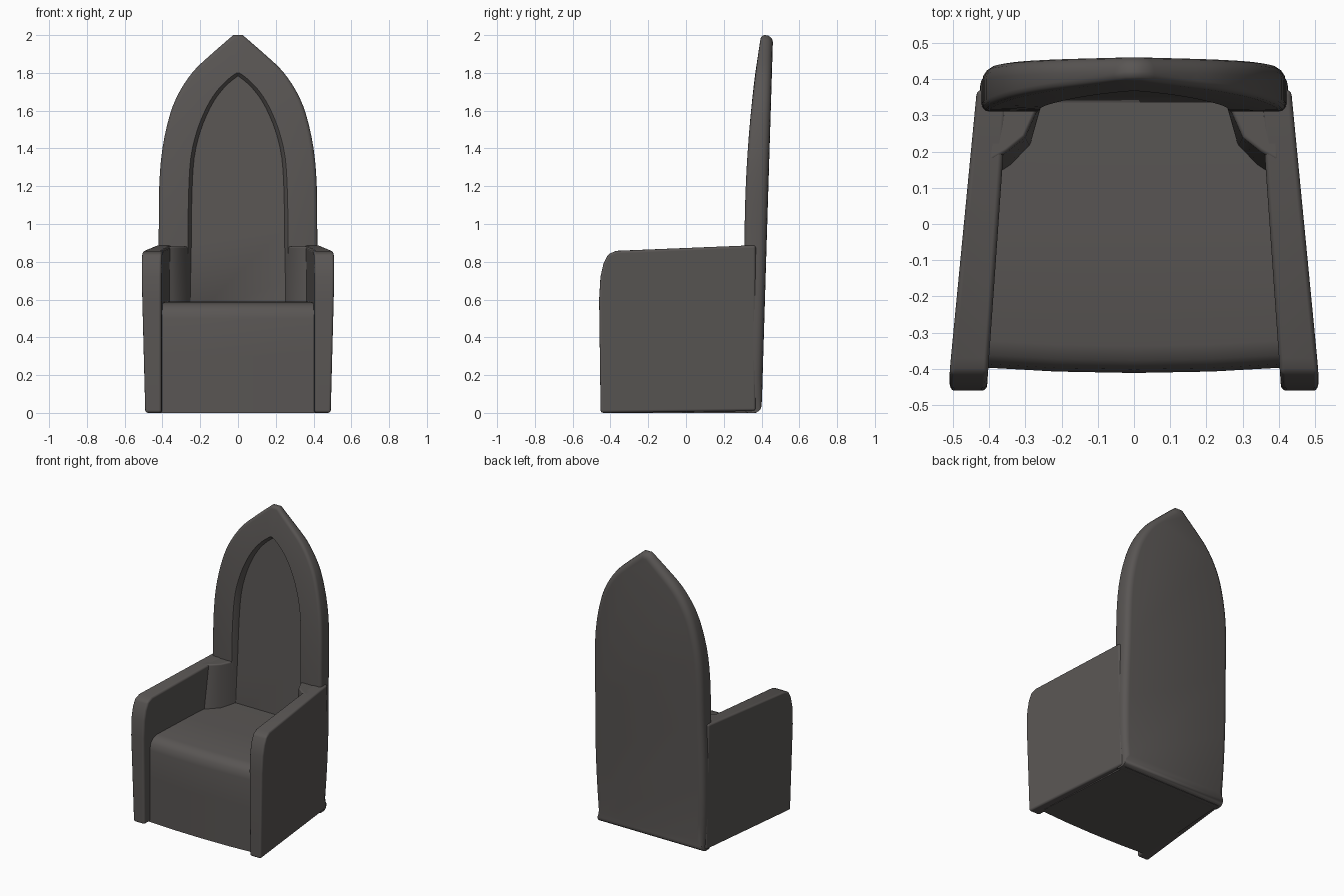
import bpy
import bmesh
from math import sin, cos, pi, radians

if "Cube" in bpy.data.objects:
    bpy.data.objects.remove(bpy.data.objects["Cube"])

stone = bpy.data.materials.new("dark_warm_grey")
stone.use_nodes = True
COLOUR = (0.1, 0.092, 0.088, 1)
stone.diffuse_color = COLOUR
stone.node_tree.nodes["Principled BSDF"].inputs["Base Color"].default_value = COLOUR


def loft(name, rings, bevel=0.0, sharp=50):
    """Skin a list of equal closed rings and cap both ends."""
    bm = bmesh.new()
    loops = [[bm.verts.new(p) for p in ring] for ring in rings]
    n = len(loops[0])
    for a, b in zip(loops, loops[1:]):
        for i in range(n):
            j = (i + 1) % n
            bm.faces.new((a[i], a[j], b[j], b[i]))
    bm.faces.new(loops[0][::-1])
    bm.faces.new(loops[-1])
    bmesh.ops.recalc_face_normals(bm, faces=bm.faces)
    mesh = bpy.data.meshes.new(name)
    bm.to_mesh(mesh)
    bm.free()
    mesh.materials.append(stone)
    mesh.shade_smooth()
    obj = bpy.data.objects.new(name, mesh)
    bpy.context.collection.objects.link(obj)
    if bevel:
        mod = obj.modifiers.new("soft_edges", 'BEVEL')
        mod.width = bevel
        mod.segments = 3
        mod.limit_method = 'ANGLE'
        mod.angle_limit = radians(40)
        mod.harden_normals = True
    else:
        mesh.set_sharp_from_angle(angle=radians(sharp))
    return obj


def smooth_path(pts, steps=3):
    """Catmull-Rom refinement of an open path."""
    out = []
    for i in range(len(pts) - 1):
        a, b, c, d = (pts[max(i - 1, 0)], pts[i], pts[i + 1],
                      pts[min(i + 2, len(pts) - 1)])
        for s in range(steps):
            t = s / steps
            out.append(tuple(
                0.5 * (2 * q + (r - p) * t + (2 * p - 5 * q + 4 * r - u) * t * t
                       + (3 * q - p - 3 * r + u) * t ** 3)
                for p, q, r, u in zip(a, b, c, d)))
    return out + [pts[-1]]


def arch(half):
    """Mirror a half outline (bottom to top) into a closed arch."""
    side = smooth_path(half)
    return side + [(-x, z) for x, z in reversed(side)]


def inset(outline, d):
    """Move a counter-clockwise outline inward by d."""
    res = []
    n = len(outline)
    for i, (x, z) in enumerate(outline):
        (ax, az), (bx, bz) = outline[i - 1], outline[(i + 1) % n]
        tx, tz = bx - ax, bz - az
        length = (tx * tx + tz * tz) ** 0.5
        res.append((x - tz / length * d, z + tx / length * d))
    return res


# Tall pointed back with a recessed arched panel
outer = arch([(.405, 0), (.42, .3), (.425, .6), (.42, .9), (.417, 1.2),
              (.4, 1.4), (.36, 1.58), (.31, 1.7), (.235, 1.81),
              (.14, 1.9), (.025, 2)])
inner = arch([(.27, .45), (.27, .6), (.268, .75), (.265, .9), (.262, 1.15),
              (.25, 1.35), (.215, 1.5), (.165, 1.62), (.115, 1.7),
              (.06, 1.76), (.008, 1.8)])


def rear_y(z):
    return .4 + .03 * z


def front_y(z):
    return .31 + .085 * (max(z - .9, 0) / 1.1) ** 2


def panel_y(z):
    return .335 + .045 * (z - .6)


def back_ring(outline, d, depth):
    return [(x, depth(zo), z) for (x, z), (_, zo)
            in zip(inset(outline, d), outline)]


rings = []
for k in range(5):
    a = k / 4 * pi / 2
    rings.append(back_ring(outer, .04 * (1 - sin(a)),
                           lambda z: rear_y(z) - .04 * (1 - cos(a))))
for k in range(4):
    a = k / 3 * pi / 2
    rings.append(back_ring(outer, .02 * (1 - cos(a)),
                           lambda z: front_y(z) + .02 * (1 - sin(a))))
rings.append(back_ring(inner, 0, front_y))
rings.append(back_ring(inner, .006, lambda z: front_y(z) + .008))
rings.append(back_ring(inner, .018, panel_y))
loft("arched_back", rings)

# Seat block with a rounded front edge and slightly bowed front
seat_profile = [(-.395, 0), (-.395, .3), (-.395, .5), (-.385, .545),
                (-.36, .572), (-.32, .584), (0, .59), (.37, .59), (.37, 0)]
rings = []
for s in (-1, -.5, 0, .5, 1):
    bow = .016 * (1 - s * s)
    rings.append([(s * (.43 - .06 * (y + .4)), y - (bow if y < -.3 else 0), z)
                  for y, z in seat_profile])
loft("seat", rings, sharp=35)

# Arms, and the angled corner fillets joining them to the back
arm_profile = [(-.452, 0), (-.46, .6), (-.453, .72), (-.437, .79),
               (-.412, .84), (-.37, .858), (.37, .888), (.37, .01)]
corner_low = [(.4, .12), (.343, .156), (.287, .214), (.246, .36), (.4, .36)]
corner_top = [(.4, .17), (.35, .2), (.3, .24), (.246, .36), (.4, .36)]
for side, label in ((1, "left"), (-1, "right")):
    inside = [(side * (.402 - .07 * (y + .4)), y, z) for y, z in arm_profile]
    outside = [(side * (.493 - .098 * (y + .46) + .025 * z), y, z)
               for y, z in arm_profile]
    loft(label + "_arm", [inside, outside], bevel=.014)
    loft(label + "_corner", [[(side * x, y, .55) for x, y in corner_low],
                             [(side * x, y, .882) for x, y in corner_top]],
         bevel=.01)
